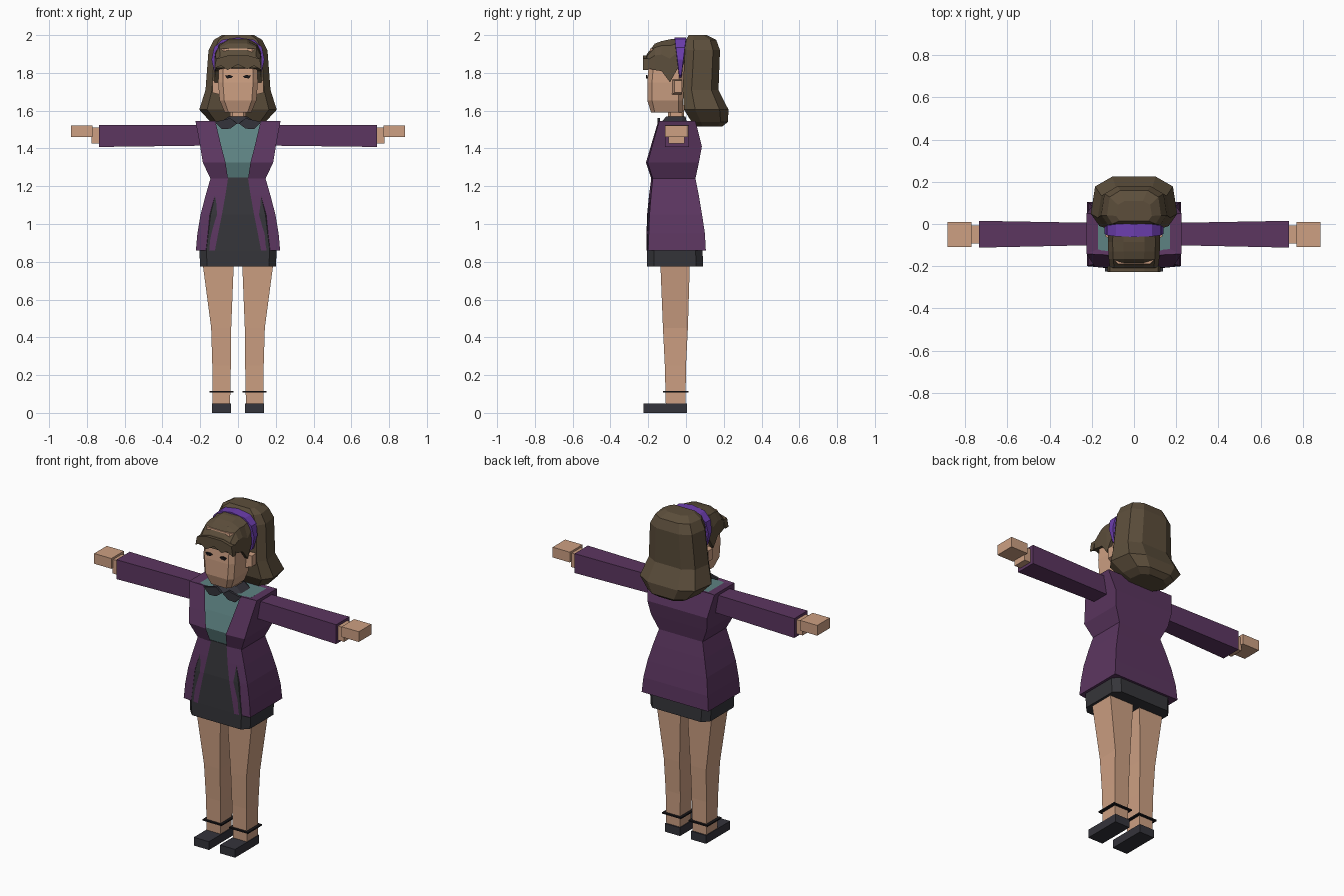
import bpy, bmesh


def material(name, r, g, b):
    m = bpy.data.materials.new(name)
    m.diffuse_color = (r, g, b, 1)
    return m


SKIN = material("skin", 0.61, 0.35, 0.225)
PURPLE = material("jacket_purple", 0.107, 0.037, 0.118)
TEAL = material("shirt_teal", 0.11, 0.225, 0.225)
CHARCOAL = material("skirt_charcoal", 0.036, 0.036, 0.042)
HAIR = material("hair_brown", 0.107, 0.076, 0.044)
VIOLET = material("band_violet", 0.15, 0.048, 0.42)
SLATE = material("shoe_slate", 0.034, 0.033, 0.043)
INK = material("ink_black", 0.010, 0.009, 0.011)


def loft(name, rings, mat, closed=True, caps=True, flip=1):
    """Skin a list of equal-length rings of 3D points."""
    bm = bmesh.new()
    vs = [[bm.verts.new((x * flip, y, z)) for x, y, z in r] for r in rings]
    n = len(vs[0])
    for a, b in zip(vs, vs[1:]):
        for i in range(n if closed else n - 1):
            j = (i + 1) % n
            bm.faces.new((a[i], a[j], b[j], b[i]))
    if caps:
        bm.faces.new(vs[0])
        bm.faces.new(vs[-1])
    bmesh.ops.recalc_face_normals(bm, faces=bm.faces)
    me = bpy.data.meshes.new(name)
    bm.to_mesh(me)
    bm.free()
    me.materials.append(mat)
    ob = bpy.data.objects.new(name, me)
    bpy.context.collection.objects.link(ob)
    return ob


def pair(name, rings, mat):
    for side, flip in (("left", 1), ("right", -1)):
        loft(f"{side}_{name}", rings, mat, flip=flip)


def rect(z, x0, x1, y0, y1):
    return [(x0, y0, z), (x1, y0, z), (x1, y1, z), (x0, y1, z)]


def side_rect(x, y0, y1, z0, z1):
    return [(x, y0, z0), (x, y1, z0), (x, y1, z1), (x, y0, z1)]


def mirrored(half):
    """Complete a half outline across x = 0."""
    return half + [(-x, y, z) for x, y, z in reversed(half)]


def octagon(z, x, y0, y1, c):
    return mirrored([(x - c, y0, z), (x, y0 + c, z), (x, y1 - c, z), (x - c, y1, z)])


def prism(outline, y0, y1):
    return [[(x, y, z) for x, z in outline] for y in (y0, y1)]


# legs, ankle straps and shoes
pair("shoe", [rect(0, .037, .138, -.225, .005), rect(.05, .037, .138, -.225, .005)], SLATE)
pair("leg", [rect(.045, .042, .134, -.107, -.003), rect(.25, .038, .136, -.112, .0),
             rect(.45, .036, .142, -.122, .01), rect(.85, .02, .195, -.138, .022)], SKIN)
pair("ankle_strap", [rect(.108, .025, .152, -.122, .012),
                     rect(.116, .025, .152, -.122, .012)], INK)

# skirt
loft("skirt", [octagon(z, x, y0, y1, c) for z, x, y0, y1, c in (
    (.775, .20, -.207, .09, .037), (.86, .205, -.207, .088, .037),
    (1.05, .175, -.203, .065, .03), (1.245, .12, -.178, .035, .02))], CHARCOAL)

# shirt
loft("shirt", [rect(z, -x, x, y0, y1) for z, x, y0, y1 in (
    (1.23, .12, -.17, .035), (1.325, .165, -.198, .055),
    (1.42, .175, -.17, .065), (1.54, .17, -.128, .03))], TEAL)

# open jacket: opening half width, side half width, front edge, front corner, back
jacket_rows = (
    (.865, .10, .185, -.19, -.17, .07), (.86, .122, .223, -.21, -.2, .105),
    (.95, .105, .215, -.209, -.197, .1), (1.05, .085, .198, -.206, -.193, .085),
    (1.15, .067, .172, -.196, -.185, .068), (1.24, .053, .146, -.184, -.176, .05),
    (1.325, .066, .186, -.212, -.203, .068), (1.41, .088, .2, -.187, -.18, .084),
    (1.545, .12, .225, -.147, -.142, .05), (1.538, .12, .15, -.12, -.11, .02))
loft("jacket", [mirrored([(o, f, z), (x, c, z), (x, b, z)])
                for z, o, x, f, c, b in jacket_rows], PURPLE, closed=False, caps=False)

# sleeves, wrists and hands
pair("sleeve", [side_rect(.17, -.1, .005, 1.415, 1.525),
                side_rect(.735, -.112, .015, 1.408, 1.525)], PURPLE)
pair("wrist", [side_rect(.72, -.093, -.008, 1.425, 1.51),
               side_rect(.775, -.093, -.008, 1.425, 1.51)], SKIN)
pair("hand", [side_rect(.77, -.11, .01, 1.46, 1.522),
              side_rect(.885, -.11, .01, 1.46, 1.522)], SKIN)

# neck and collar
loft("neck", [octagon(1.5, .042, -.095, -.01, .012), octagon(1.63, .042, -.095, -.01, .012)], SKIN)
loft("collar", [octagon(1.53, .11, -.14, .005, .03), octagon(1.568, .05, -.105, -.002, .015)],
     SLATE, caps=False)
pair("collar_flap", prism([(.005, 1.532), (.04, 1.505), (.085, 1.502), (.125, 1.54), (.04, 1.56)],
                          -.152, -.138), SLATE)

# head, ears and eyes
loft("head", [octagon(z, x, y0, y1, c) for z, x, y0, y1, c in (
    (1.59, .07, -.185, -.02, .02), (1.655, .098, -.205, -.015, .025),
    (1.75, .105, -.205, -.012, .025), (1.93, .1, -.19, -.01, .025))], SKIN)
pair("ear", [side_rect(.095, -.075, -.025, 1.685, 1.765),
             side_rect(.135, -.06, -.02, 1.695, 1.76)], SKIN)
pair("eye", prism([(.026, 1.782), (.035, 1.773), (.058, 1.771), (.068, 1.785), (.045, 1.789)],
                  -.213, -.204), INK)

# long flared hair at the back
back_rows = (
    (1.515, .10, .055, .19), (1.54, .145, .03, .222), (1.605, .205, -.01, .225),
    (1.71, .172, -.018, .172), (1.92, .156, -.005, .18), (1.975, .128, .0, .16),
    (2.0, .085, .015, .11))
loft("back_hair", [mirrored([(x * .8, f, z), (x, f + .25 * (b - f), z),
                             (x * .9, b - .2 * (b - f), z), (x * .5, b, z)])
                   for z, x, f, b in back_rows], HAIR)

# front hair shell: depth, half width, crown height, lower edge
front_rows = (
    (.01, .118, 1.978, 1.85), (-.035, .121, 1.98, 1.84), (-.085, .124, 1.978, 1.75),
    (-.13, .122, 1.968, 1.81), (-.165, .12, 1.955, 1.815), (-.207, .115, 1.90, 1.825),
    (-.217, .11, 1.86, 1.825))
loft("front_hair", [mirrored([(w, y, b), (w, y, b + .55 * (t - b)),
                              (w * .82, y, b + .85 * (t - b)), (w * .4, y, t)])
                    for y, w, t, b in front_rows], HAIR)

# jagged fringe
loft("fringe", prism([(-.125, 1.825), (-.09, 1.838), (-.055, 1.815), (0, 1.845), (.05, 1.82),
                      (.085, 1.838), (.125, 1.815), (.115, 1.875), (.05, 1.893),
                      (-.05, 1.893), (-.115, 1.875)], -.228, -.198), HAIR)

# headband: half width, height, band half depth
arch = ((.122, 1.79, .006), (.14, 1.87, .016), (.127, 1.935, .024), (.085, 1.975, .029),
        (0, 1.988, .031))
arch += tuple((-x, z, w) for x, z, w in arch[-2::-1])
loft("headband", [[(x, -.03 - w, z), (x, -.03 + w, z),
                   (x * .86, -.03 + w, z - .015), (x * .86, -.03 - w, z - .015)]
                  for x, z, w in arch], VIOLET)
